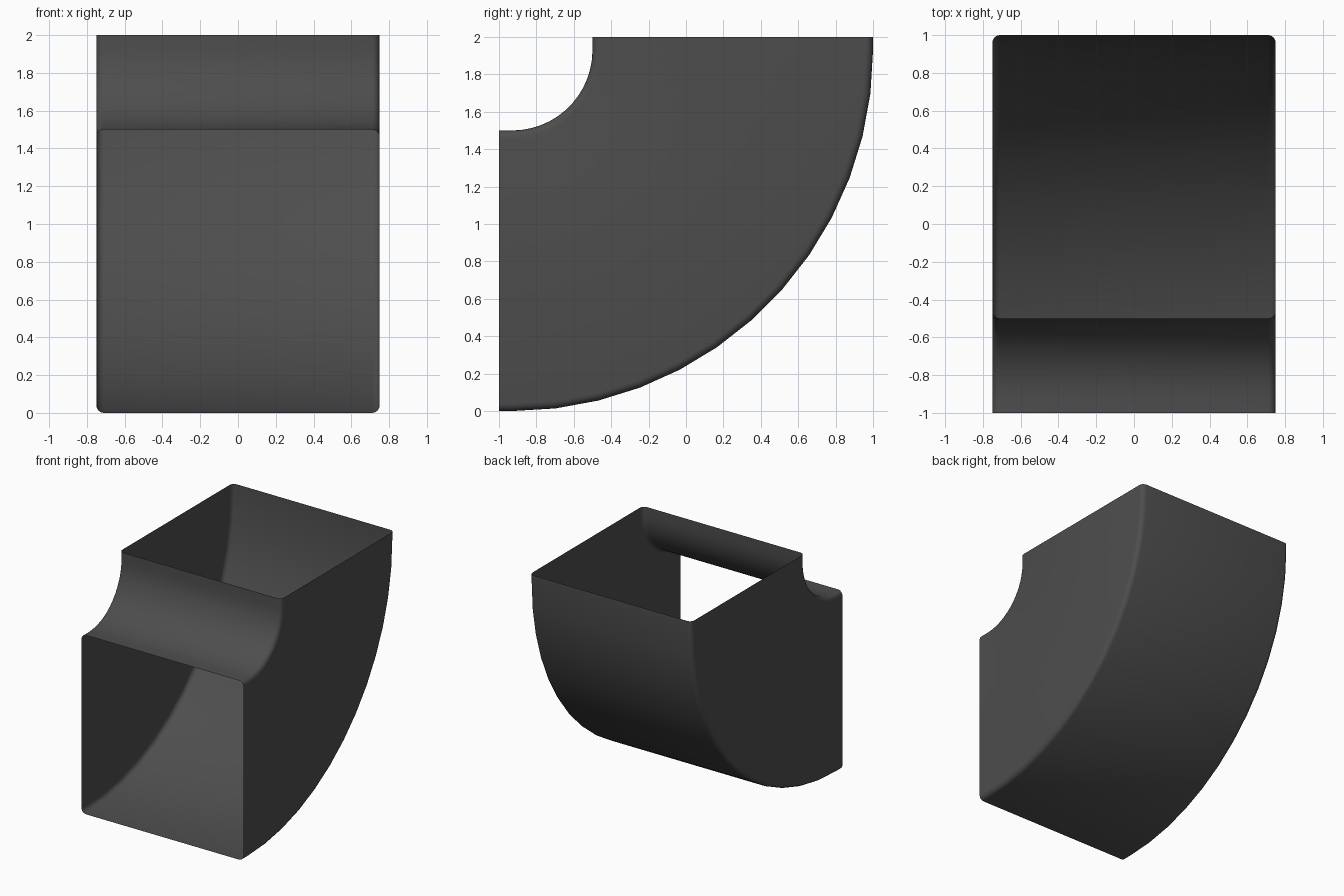
import bpy, bmesh
from math import cos, sin, pi, radians

if "Cube" in bpy.data.objects:
    bpy.data.objects.remove(bpy.data.objects["Cube"])

HALF_W, R_IN, R_OUT, FILLET = 0.75, 0.43, 1.93, 0.04
STRAIGHT = 0.07          # short straight collar at each opening
CORNER_STEPS, BEND_STEPS = 4, 13

# Rounded square cross-section as (x, distance from bend axis)
section = []
mid, half_h = (R_IN + R_OUT) / 2, (R_OUT - R_IN) / 2
for i, (sx, sr) in enumerate([(1, 1), (-1, 1), (-1, -1), (1, -1)]):
    for k in range(CORNER_STEPS + 1):
        a = (i + k / CORNER_STEPS) * pi / 2
        section.append((sx * (HALF_W - FILLET) + FILLET * cos(a),
                        mid + sr * (half_h - FILLET) + FILLET * sin(a)))

# Stations as (angle, y offset, z offset): collar, bend, collar
CY, CZ = -1 + STRAIGHT, 2 - STRAIGHT
stations = [(0, 0, STRAIGHT)]
stations += [(pi / 2 * i / BEND_STEPS, 0, 0) for i in range(BEND_STEPS + 1)]
stations += [(pi / 2, -STRAIGHT, 0)]

# Open-ended duct skin
bm = bmesh.new()
rings = [[bm.verts.new((x, CY + dy + r * cos(a), CZ + dz - r * sin(a)))
          for x, r in section] for a, dy, dz in stations]
n = len(section)
for r0, r1 in zip(rings, rings[1:]):
    for j in range(n):
        k = (j + 1) % n
        bm.faces.new((r0[j], r1[j], r1[k], r0[k]))

# Make normals point outward: the outermost wall must face away from the axis
bm.normal_update()
wall = max(bm.faces, key=lambda f: f.calc_center_median().y)
if wall.normal.y < 0:
    bmesh.ops.reverse_faces(bm, faces=bm.faces[:])

mesh = bpy.data.meshes.new("duct_elbow")
bm.to_mesh(mesh)
bm.free()
duct = bpy.data.objects.new("duct_elbow", mesh)
bpy.context.collection.objects.link(duct)

# Dark charcoal sheet metal
dark = bpy.data.materials.new("dark_metal")
dark.diffuse_color = (0.075, 0.075, 0.075, 1)
dark.use_nodes = True
dark.node_tree.nodes["Principled BSDF"].inputs["Base Color"].default_value = dark.diffuse_color
mesh.materials.append(dark)

# Smooth shading
bpy.context.view_layer.objects.active = duct
duct.select_set(True)
bpy.ops.object.shade_smooth_by_angle(angle=radians(40))
